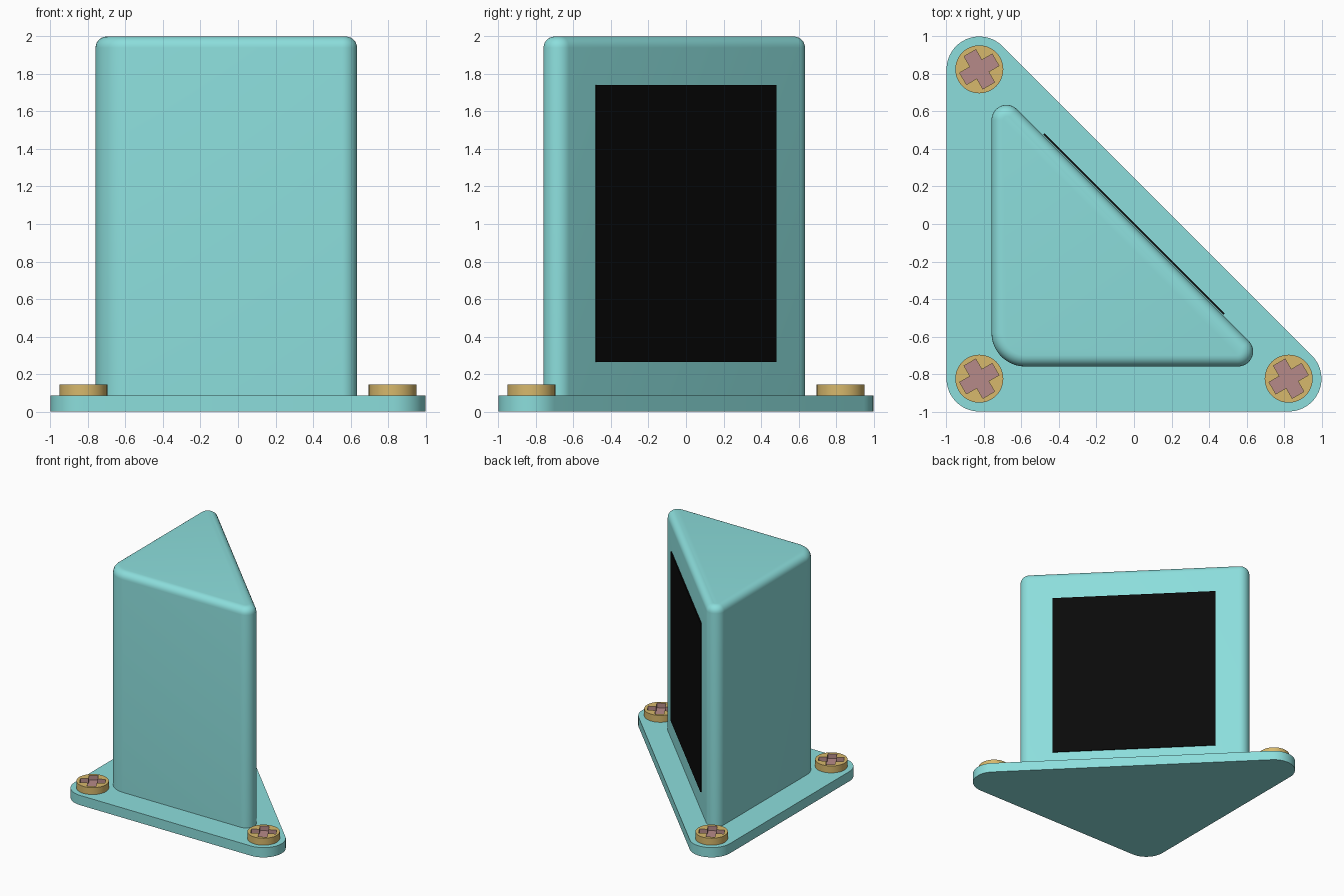
import bpy
import bmesh
from math import cos, sin, radians, sqrt
from mathutils import Matrix, Vector

if "Cube" in bpy.data.objects:
    bpy.data.objects.remove(bpy.data.objects["Cube"], do_unlink=True)


def material(name, rgb):
    mat = bpy.data.materials.new(name)
    mat.use_nodes = True
    mat.diffuse_color = (*rgb, 1)
    mat.node_tree.nodes["Principled BSDF"].inputs["Base Color"].default_value = (*rgb, 1)
    return mat


TEAL = material("teal", (0.262, 0.73, 0.716))
BRASS = material("brass", (0.68, 0.48, 0.15))
MAUVE = material("mauve", (0.47, 0.255, 0.25))
BLACK = material("black", (0.003, 0.003, 0.003))


def arc(x, y, radius, start, end, steps):
    angles = [radians(start + (end - start) * i / steps) for i in range(steps + 1)]
    return [(x + radius * cos(a), y + radius * sin(a)) for a in angles]


def rounded_triangle(square, right, back):
    """Right triangle outline; each corner is (x, y, radius)."""
    return arc(*square, 180, 270, 12) + arc(*right, 270, 405, 16) + arc(*back, 45, 180, 16)


def prism(name, outline, bottom, top, mat, round_top=0):
    bm = bmesh.new()
    base = bm.faces.new([bm.verts.new((x, y, bottom)) for x, y in outline])
    lifted = bmesh.ops.extrude_face_region(bm, geom=[base], use_keep_orig=True)["geom"]
    verts = [g for g in lifted if isinstance(g, bmesh.types.BMVert)]
    bmesh.ops.translate(bm, verts=verts, vec=(0, 0, top - bottom))
    bmesh.ops.recalc_face_normals(bm, faces=bm.faces)
    if round_top:
        rim = [e for e in bm.edges if all(v.co.z > top - 0.001 for v in e.verts)]
        bmesh.ops.bevel(bm, geom=rim, offset=round_top, offset_type="OFFSET",
                        segments=6, profile=0.5, affect="EDGES")
    mesh = bpy.data.meshes.new(name)
    bm.to_mesh(mesh)
    bm.free()
    mesh.materials.append(mat)
    obj = bpy.data.objects.new(name, mesh)
    bpy.context.collection.objects.link(obj)
    return obj


def activate(obj):
    bpy.ops.object.select_all(action="DESELECT")
    obj.select_set(True)
    bpy.context.view_layer.objects.active = obj


def smooth(obj):
    activate(obj)
    bpy.ops.object.shade_smooth_by_angle(angle=radians(35))


# Mounting flange and upright housing
C, R, FLANGE = 0.825, 0.175, 0.085
smooth(prism("flange", rounded_triangle((-C, -C, R), (C, -C, R), (-C, C, R)), 0, FLANGE, TEAL))
smooth(prism("housing", rounded_triangle((-0.58, -0.58, 0.18), (0.555, -0.68, 0.08),
                                         (-0.68, 0.555, 0.08)), FLANGE - 0.02, 2, TEAL, 0.06))

# Dark panel on the sloping side
half, thick = 0.48 * sqrt(2), 0.009
panel = prism("panel", [(-half, -thick / 2), (half, -thick / 2),
                        (half, thick / 2), (-half, thick / 2)], 0.265, 1.74, BLACK)
panel.data.transform(Matrix.Rotation(radians(-45), 4, "Z"))

# Screw head with a cross-shaped recess
HEAD = 0.06
screw = prism("screw_square_corner", arc(0, 0, 0.128, 0, 352.5, 47), 0, HEAD, BRASS)
screw.data.materials.append(MAUVE)
w, reach = 0.036, 0.1
cross = []
for k in range(4):
    turn = Matrix.Rotation(radians(30 + 90 * k), 2)
    cross += [turn @ Vector(p) for p in ((reach, -w), (reach, w), (w, w))]
cutter = prism("cross_cutter", cross, 0.02, HEAD + 0.05, MAUVE)
cutter.hide_render = True
cut = screw.modifiers.new("recess", "BOOLEAN")
cut.operation, cut.solver, cut.object = "DIFFERENCE", "EXACT", cutter
cut.material_mode = "TRANSFER"
activate(screw)
bpy.ops.object.modifier_apply(modifier=cut.name)
bpy.data.objects.remove(cutter, do_unlink=True)
smooth(screw)

# One screw at each corner of the flange
screw.location = (-C, -C, FLANGE)
for name, x, y in (("screw_left_corner", C, -C), ("screw_back_corner", -C, C)):
    copy = bpy.data.objects.new(name, screw.data)
    copy.location = (x, y, FLANGE)
    bpy.context.collection.objects.link(copy)
